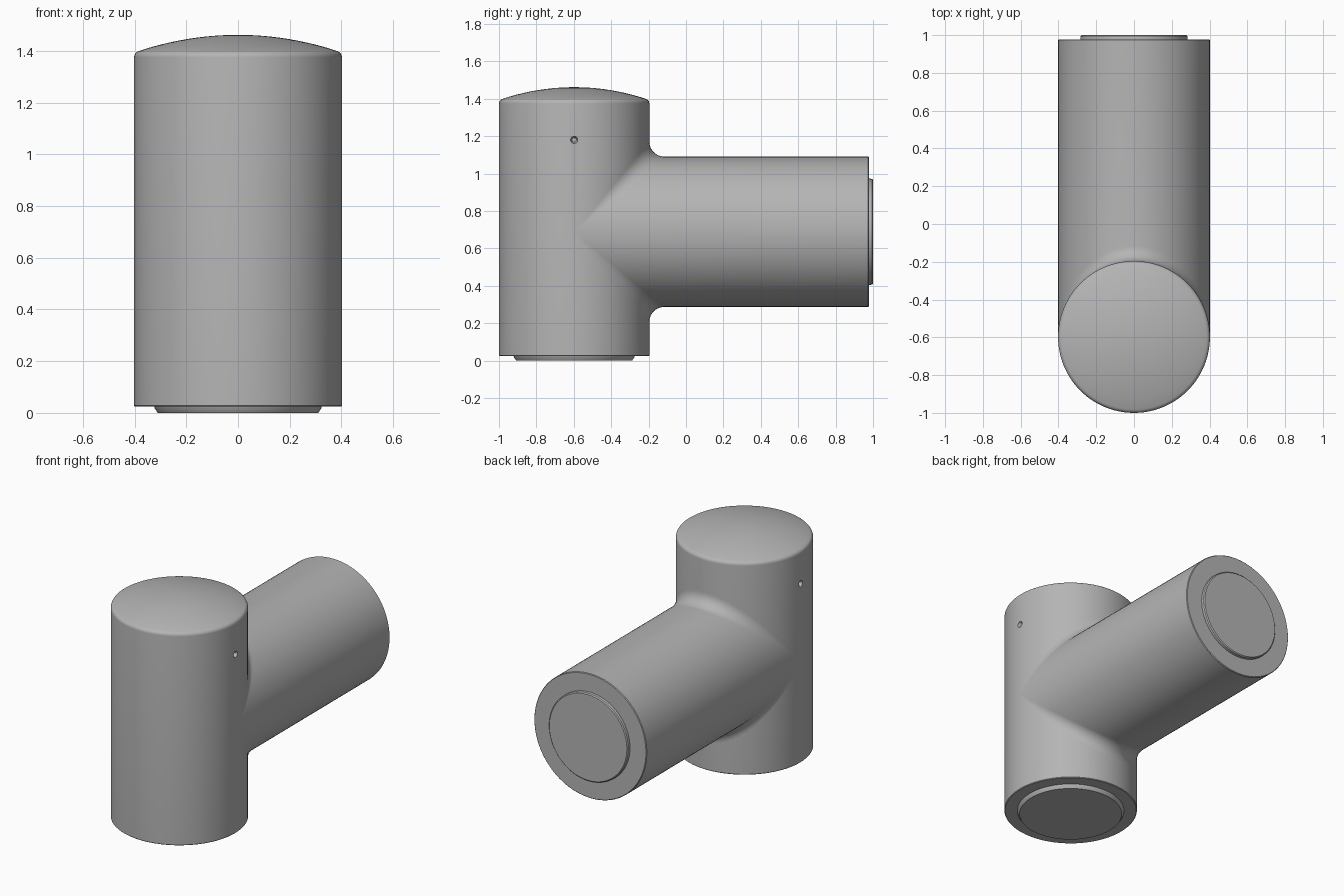
import bpy, bmesh
from math import sin, cos, pi, radians
from mathutils import Vector

if "Cube" in bpy.data.objects:
    bpy.data.objects.remove(bpy.data.objects["Cube"])

SEG = 96
R = 0.402            # radius of both tubes
FILLET = 0.08        # radius of the blend between the tubes
AXIS_Y = -0.598      # axis of the upright tube
AXIS_Z = 0.689       # axis of the branch tube
ANGLES = [2 * pi * i / SEG for i in range(SEG)]

grey = bpy.data.materials.new("satin grey")
grey.use_nodes = True
colour = (0.46, 0.46, 0.46, 1)
grey.diffuse_color = colour
grey.node_tree.nodes["Principled BSDF"].inputs["Base Color"].default_value = colour


def loft(name, rings, cap_start=True):
    """Skin a list of equal rings of points and cap the ends."""
    bm = bmesh.new()
    loops = [[bm.verts.new(p) for p in ring] for ring in rings]
    for low, high in zip(loops, loops[1:]):
        for i in range(SEG):
            j = (i + 1) % SEG
            bm.faces.new((low[i], low[j], high[j], high[i]))
    if cap_start:
        bm.faces.new(loops[0][::-1])
    bm.faces.new(loops[-1])
    bmesh.ops.remove_doubles(bm, verts=bm.verts, dist=0.0001)
    bmesh.ops.recalc_face_normals(bm, faces=bm.faces)
    mesh = bpy.data.meshes.new(name)
    bm.to_mesh(mesh)
    bm.free()
    mesh.materials.append(grey)
    obj = bpy.data.objects.new(name, mesh)
    bpy.context.collection.objects.link(obj)
    return obj


def upright_ring(r, z):
    return [(r * sin(a), AXIS_Y + r * cos(a), z) for a in ANGLES]


def branch_ring(r, y):
    return [(r * sin(a), y, AXIS_Z + r * cos(a)) for a in ANGLES]


def fillet_ring(t):
    """One ring of the rolling-ball blend, from upright (t=0) to branch (t=1)."""
    ring = []
    for a in ANGLES:
        s, c = sin(a), cos(a)
        centre = Vector((s, abs(c), c)) * (R + FILLET)
        normal = Vector((s, abs(c), 0)).slerp(Vector((s, 0, c)), t)
        ring.append(centre - normal * FILLET + Vector((0, AXIS_Y, AXIS_Z)))
    return ring


def smooth(obj):
    bpy.ops.object.select_all(action="DESELECT")
    obj.select_set(True)
    bpy.context.view_layer.objects.active = obj
    bpy.ops.object.shade_smooth_by_angle(angle=radians(32))


# Upright tube with rounded shoulder and shallow domed top
profile = [(R - 0.004, 0.024), (R, 0.028), (R, 1.375)]
profile += [(R - 0.025 * (1 - cos(a)), 1.375 + 0.025 * sin(a))
            for a in (radians(15 * k) for k in range(1, 6))]
edge = profile[-1][0]
profile += [(edge * k / 10, 1.4 + 0.062 * (1 - (k / 10) ** 2)) for k in range(9, 0, -1)]
profile.append((0.01, 1.462))
upright = loft("upright_tube", [upright_ring(r, z) for r, z in profile])

# Countersunk pin holes on both sides of the upright tube
for side in (-1, 1):
    bpy.ops.mesh.primitive_cone_add(
        vertices=24, radius1=0.012, radius2=0.03, depth=0.06,
        location=(side * (R + 0.005), AXIS_Y, 1.18),
        rotation=(0, side * pi / 2, 0))
    cutter = bpy.context.object
    cutter.name = "pin_hole_cutter"
    cutter.hide_render = True
    cutter.data.materials.append(grey)
    cut = upright.modifiers.new("pin hole", "BOOLEAN")
    cut.operation = "DIFFERENCE"
    cut.solver = "EXACT"
    cut.object = cutter
    bpy.context.view_layer.objects.active = upright
    bpy.ops.object.modifier_apply(modifier=cut.name)
    bpy.data.objects.remove(cutter)
smooth(upright)

# Branch tube flowing out of the upright through the blend
rings = [fillet_ring(k / 12) for k in range(13)]
rings += [branch_ring(R, 0.974), branch_ring(R - 0.004, 0.978)]
smooth(loft("branch_tube", rings, cap_start=False))

# Chamfered end plates on the two open ends
smooth(loft("base_plate", [upright_ring(r, z) for r, z in
                           ((0.325, 0.03), (0.322, 0.018), (0.31, 0))]))
smooth(loft("branch_end_plate", [branch_ring(r, y) for r, y in
                                 ((0.285, 0.97), (0.283, 0.994), (0.277, 1.0))]))
